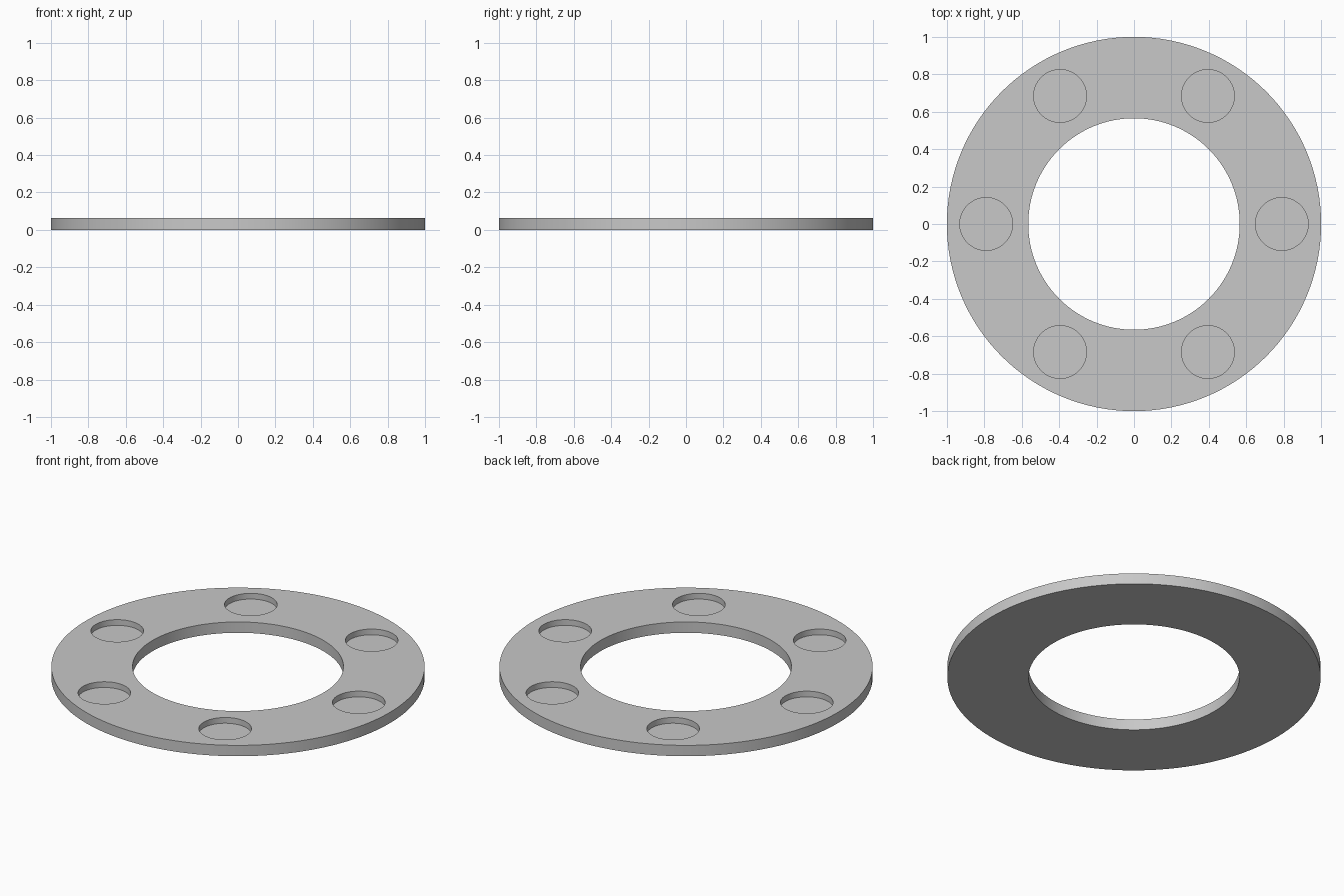
import bpy
import bmesh
import math
from mathutils import Matrix

THICKNESS = 0.064
OUTER_RADIUS = 1.0
BORE_RADIUS = 0.565
POCKET_RADIUS = 0.141
POCKET_CIRCLE = 0.79
POCKET_DEPTH = 0.034
POCKETS = 6

cube = bpy.data.objects.get("Cube")
if cube:
    bpy.data.objects.remove(cube, do_unlink=True)


def add_cylinder(bm, radius, bottom, top, x=0.0, y=0.0, sides=128):
    """Add a closed upright cylinder to the bmesh."""
    bmesh.ops.create_cone(
        bm, cap_ends=True, segments=sides, radius1=radius, radius2=radius,
        depth=top - bottom,
        matrix=Matrix.Translation((x, y, (bottom + top) / 2)))


def make_object(name, bm):
    mesh = bpy.data.meshes.new(name)
    bm.to_mesh(mesh)
    bm.free()
    obj = bpy.data.objects.new(name, mesh)
    bpy.context.collection.objects.link(obj)
    return obj


# Flat grey colour
grey = bpy.data.materials.new("grey")
grey.use_nodes = True
colour = (0.58, 0.58, 0.58, 1.0)
grey.diffuse_color = colour
grey.node_tree.nodes["Principled BSDF"].inputs["Base Color"].default_value = colour

# Solid disc
bm = bmesh.new()
add_cylinder(bm, OUTER_RADIUS, 0, THICKNESS)
ring = make_object("flat_ring", bm)
ring.data.materials.append(grey)

# Cutter: through bore and round blind pockets open at the top
bm = bmesh.new()
add_cylinder(bm, BORE_RADIUS, -0.1, THICKNESS + 0.1)
for i in range(POCKETS):
    angle = math.tau * i / POCKETS
    add_cylinder(bm, POCKET_RADIUS, THICKNESS - POCKET_DEPTH, THICKNESS + 0.1,
                 POCKET_CIRCLE * math.cos(angle),
                 POCKET_CIRCLE * math.sin(angle), sides=64)
cutter = make_object("ring_cutter", bm)
cutter.data.materials.append(grey)
cutter.hide_render = True

# Cut the disc, then drop the cutter
cut = ring.modifiers.new("cut", "BOOLEAN")
cut.operation = "DIFFERENCE"
cut.solver = "EXACT"
cut.object = cutter
bpy.ops.object.select_all(action="DESELECT")
ring.select_set(True)
bpy.context.view_layer.objects.active = ring
bpy.ops.object.modifier_apply(modifier=cut.name)
bpy.data.objects.remove(cutter, do_unlink=True)

# Smooth round walls with crisp rims
bpy.ops.object.shade_smooth_by_angle(angle=math.radians(30))
